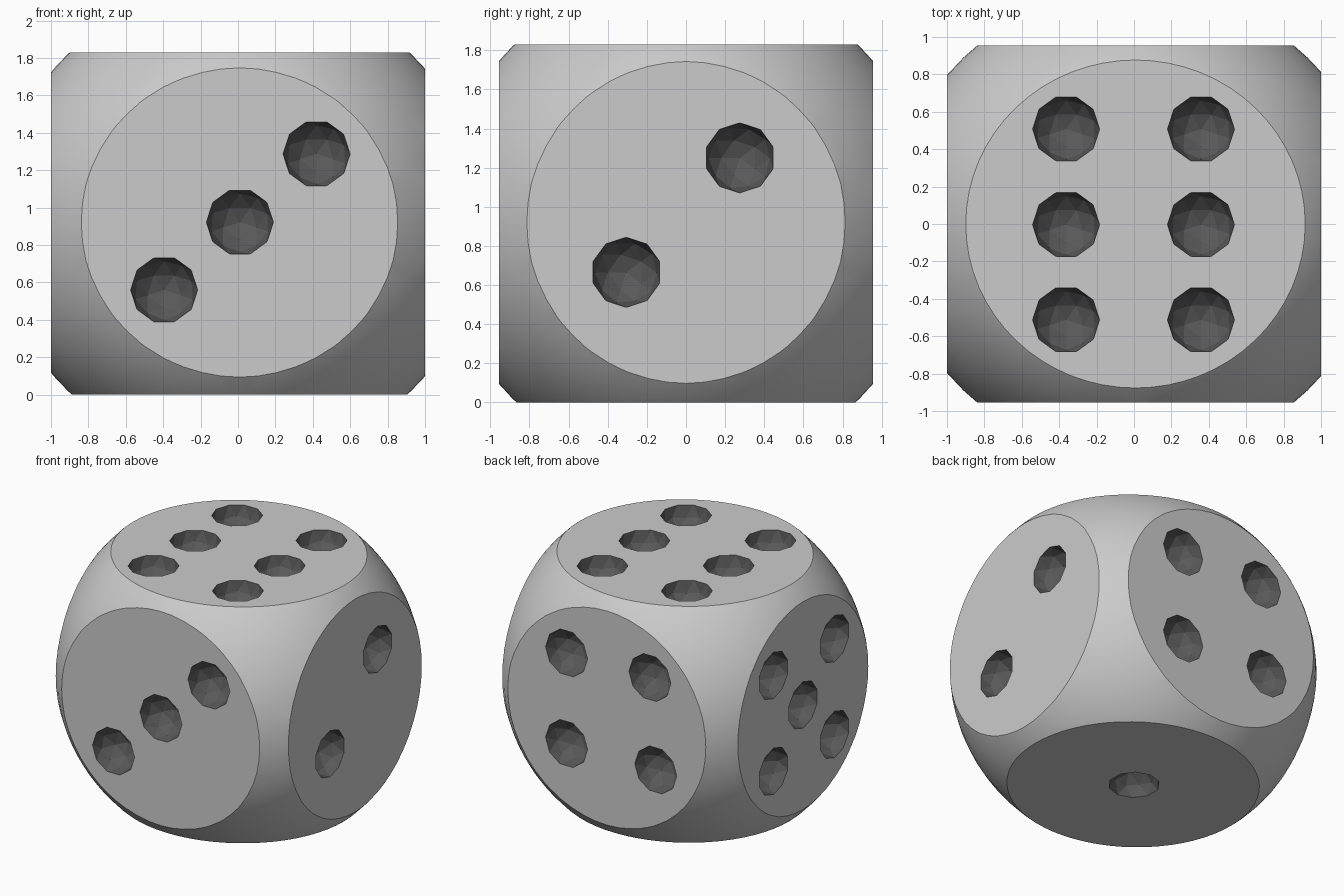
import bpy, bmesh, math
from mathutils import Vector, Matrix

if "Cube" in bpy.data.objects:
    bpy.data.objects.remove(bpy.data.objects["Cube"])

HX, HY, HZ = 1.0, 0.955, 0.915   # half sizes of the block
PIP_R = 0.18


def material(name, v):
    m = bpy.data.materials.new(name)
    m.diffuse_color = (v, v, v, 1)
    m.use_nodes = True
    m.node_tree.nodes["Principled BSDF"].inputs["Base Color"].default_value = m.diffuse_color
    return m


mats = [material("body_grey", 0.8), material("pip_dark", 0.1)]


def finish(name, bm):
    me = bpy.data.meshes.new(name)
    bm.to_mesh(me)
    bm.free()
    for m in mats:
        me.materials.append(m)
    ob = bpy.data.objects.new(name, me)
    bpy.context.collection.objects.link(ob)
    return ob


# block
bm = bmesh.new()
bmesh.ops.create_cube(bm, size=2, matrix=Matrix.Translation((0, 0, HZ)) @ Matrix.Diagonal((HX, HY, HZ, 1)))
die = finish("die_body", bm)

# rounding ellipsoid that trims the corners
bm = bmesh.new()
bmesh.ops.create_uvsphere(bm, u_segments=64, v_segments=40, radius=1,
                          matrix=Matrix.Translation((0.008, 0, HZ + 0.005)) @ Matrix.Diagonal((1.302, 1.258, 1.27, 1)))
for f in bm.faces:
    f.smooth = True
rounder = finish("rounding_cutter", bm)

# pip centres on each face
pips = [((0, -1, 0), [(x, -HY, z) for x, z in ((-.395, .56), (.01, .922), (.42, 1.287))]),
        ((1, 0, 0), [(HX, y, z) for y, z in ((-.305, .665), (.275, 1.25))]),
        ((0, 0, 1), [(x, y, 2 * HZ) for x in (-.363, .358) for y in (-.512, -.003, .508)]),
        ((0, 1, 0), [(x, HY, z) for x, z in ((.352, 1.33), (-.36, 1.33), (.352, .63), (-.41, .63))]),
        ((-1, 0, 0), [(-HX, 0, .925)] + [(-HX, y, z) for y in (-.385, .36) for z in (.55, 1.29)]),
        ((0, 0, -1), [(0, 0, 0)])]

# faceted balls for the pips
bm = bmesh.new()
for n, centres in pips:
    n = Vector(n)
    rot = Vector((0, 0, 1)).rotation_difference(n).to_matrix().to_4x4() @ Matrix.Rotation(math.pi / 2, 4, 'Z')
    for c in centres:
        bmesh.ops.create_icosphere(bm, subdivisions=2, radius=PIP_R,
                                   matrix=Matrix.Translation(Vector(c) + n * 0.004) @ rot)
for f in bm.faces:
    f.material_index = 1
pip_cutter = finish("pip_cutter", bm)

# trim and hollow
bpy.context.view_layer.objects.active = die
die.select_set(True)
for cutter, op in ((rounder, 'INTERSECT'), (pip_cutter, 'DIFFERENCE')):
    cutter.hide_render = True
    mod = die.modifiers.new(op.lower(), 'BOOLEAN')
    mod.operation, mod.object, mod.solver = op, cutter, 'EXACT'
    bpy.ops.object.modifier_apply(modifier=mod.name)
    bpy.data.objects.remove(cutter)

# smooth body, flat facets in the pips
bpy.ops.object.shade_smooth_by_angle(angle=math.radians(25))
for p in die.data.polygons:
    if p.material_index == 1:
        p.use_smooth = False
